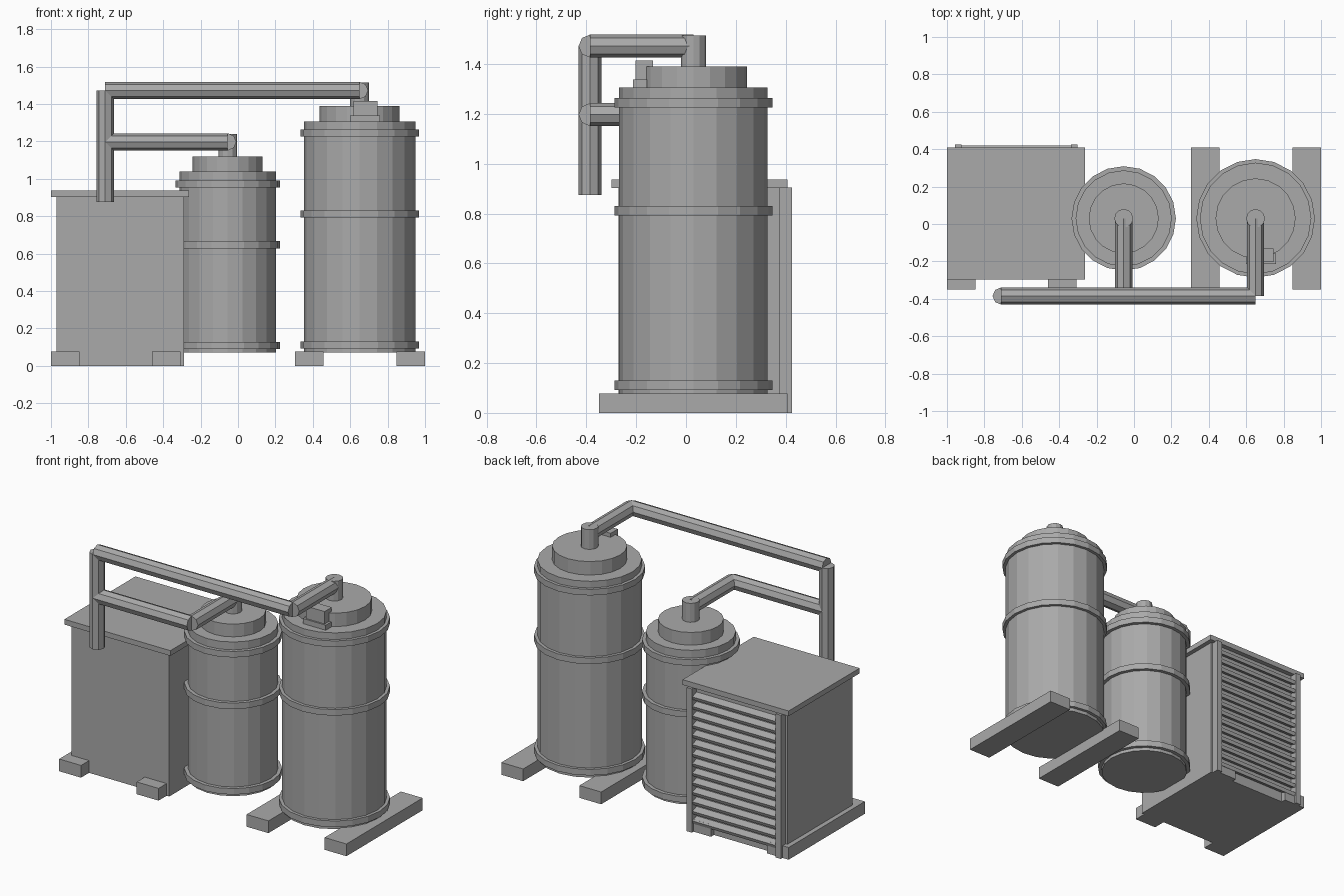
import bpy
import bmesh
from math import radians
from mathutils import Matrix, Vector

old = bpy.data.objects.get("Cube")
if old:
    bpy.data.objects.remove(old, do_unlink=True)

grey = bpy.data.materials.new("plain_grey")
grey.use_nodes = True
colour = (0.4, 0.4, 0.4, 1)
grey.diffuse_color = colour
grey.node_tree.nodes["Principled BSDF"].inputs["Base Color"].default_value = colour


def finish(name, bm):
    mesh = bpy.data.meshes.new(name)
    bm.to_mesh(mesh)
    bm.free()
    mesh.materials.append(grey)
    obj = bpy.data.objects.new(name, mesh)
    bpy.context.collection.objects.link(obj)
    return obj


def box(name, x, y, z, tilt=0):
    """Box from (min, max) ranges, optionally tilted about its own x axis."""
    low, high = Vector((x[0], y[0], z[0])), Vector((x[1], y[1], z[1]))
    bm = bmesh.new()
    bmesh.ops.create_cube(bm, size=1, matrix=Matrix.Diagonal((*(high - low), 1)))
    obj = finish(name, bm)
    obj.location = (low + high) / 2
    obj.rotation_euler.x = radians(tilt)
    return obj


def cylinder(name, start, end, radius, sides):
    """Straight flat-faced cylinder between two points."""
    start, end = Vector(start), Vector(end)
    axis = end - start
    turn = Vector((0, 0, 1)).rotation_difference(axis.normalized()).to_matrix().to_4x4()
    bm = bmesh.new()
    bmesh.ops.create_cone(bm, cap_ends=True, segments=sides, radius1=radius,
                          radius2=radius, depth=axis.length,
                          matrix=Matrix.Translation((start + end) / 2) @ turn)
    return finish(name, bm)


TANK_Y, PIPE_Y, RISER_X, PIPE_R = 0.03, -0.385, -0.71, 0.046


def tank(name, x, radius, ring_radius, cap_radius, top, cap_top, rings, pipe_z):
    def upright(part, r, z0, z1, sides=20):
        cylinder(f"{name}_{part}", (x, TANK_Y, z0), (x, TANK_Y, z1), r, sides)

    upright("body", radius, 0.07, top)
    upright("cap", cap_radius, top, cap_top)
    upright("outlet", 0.05, cap_top, pipe_z + 0.042, 12)
    for i, z in enumerate(rings):
        upright(f"ring_{i + 1}", ring_radius, z, z + 0.038)
    # Pipe forward from the outlet, then across to the riser
    cylinder(f"{name}_forward_pipe", (x, TANK_Y, pipe_z), (x, PIPE_Y, pipe_z), PIPE_R, 8)
    cylinder(f"{name}_cross_pipe", (x, PIPE_Y, pipe_z), (RISER_X, PIPE_Y, pipe_z), PIPE_R, 8)


# Tanks with their pipes
tank("small_tank", -0.055, 0.257, 0.279, 0.187, 1.04, 1.12, (0.09, 0.628, 0.953), 1.197)
tank("large_tank", 0.65, 0.298, 0.317, 0.214, 1.305, 1.39, (0.092, 0.793, 1.225), 1.472)
cylinder("riser_pipe", (RISER_X, PIPE_Y, 0.875), (RISER_X, PIPE_Y, 1.472), PIPE_R, 8)

# Gauge on the large tank
box("gauge_base", (0.6, 0.76), (-0.213, -0.157), (1.3, 1.337))
box("gauge_box", (0.617, 0.745), (-0.203, -0.132), (1.337, 1.415))

# Skids under the cabinet and the large tank
for name, x in (("cabinet_right_skid", -1), ("cabinet_left_skid", -0.46),
                ("tank_right_skid", 0.305), ("tank_left_skid", 0.848)):
    box(name, (x, x + 0.152), (-0.35, 0.408), (0, 0.077))

# Cabinet with a louvred back
box("cabinet_body", (-0.97, -0.29), (-0.27, 0.378), (0, 0.905))
box("cabinet_roof", (-1, -0.262), (-0.298, 0.408), (0.903, 0.936))
for name, x in (("right_post", -0.958), ("left_post", -0.338)):
    box(name, (x, x + 0.036), (0.37, 0.425), (0, 0.904))
for i in range(14):
    z = 0.06 + i * 0.06
    box(f"louvre_{i + 1}", (-0.93, -0.33), (0.365, 0.418), (z, z + 0.022), tilt=-20)
